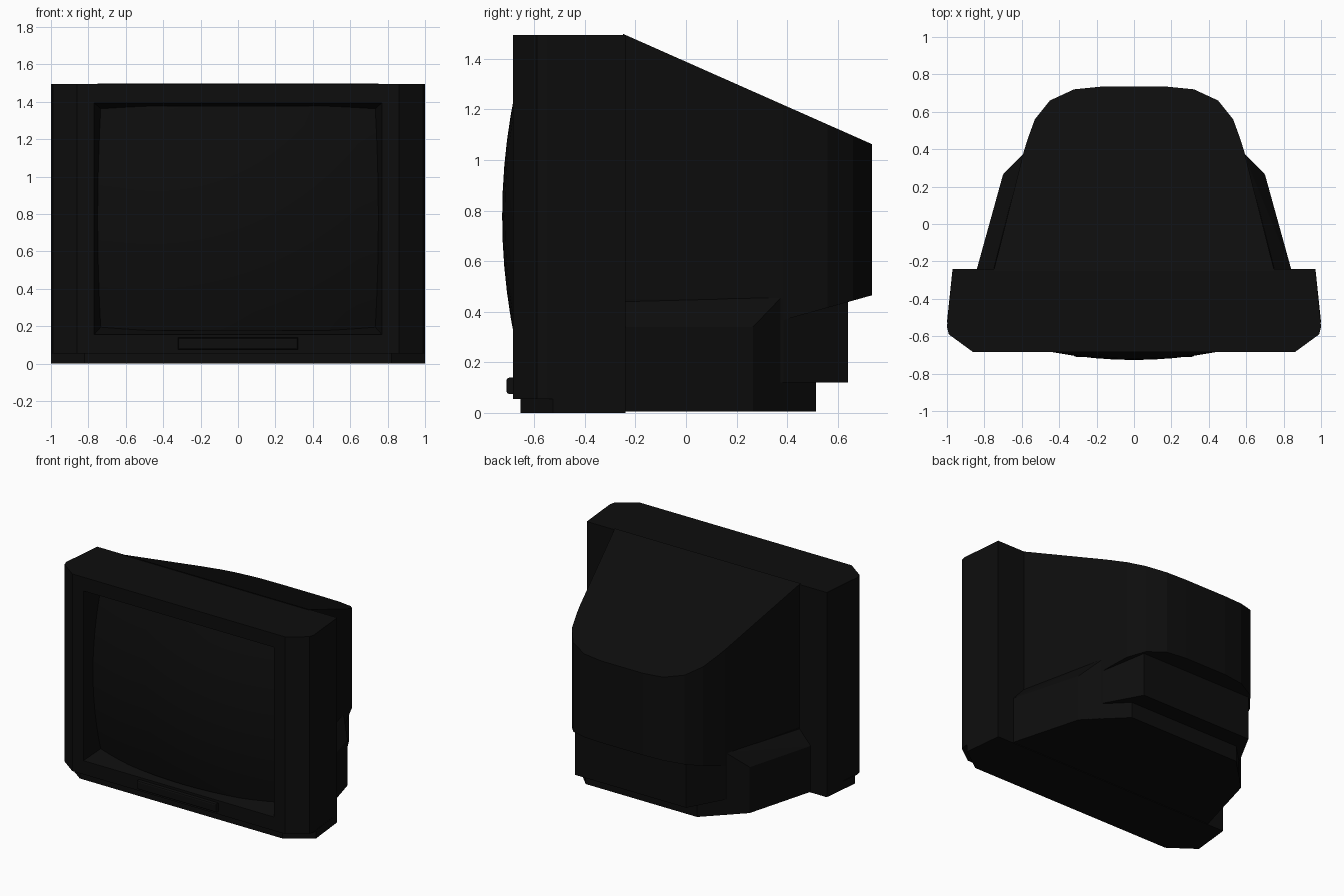
import bpy, bmesh

if "Cube" in bpy.data.objects:
    bpy.data.objects.remove(bpy.data.objects["Cube"])

black = bpy.data.materials.new("black_plastic")
black.diffuse_color = (0.004, 0.004, 0.004, 1)
black.use_nodes = True
black.node_tree.nodes["Principled BSDF"].inputs["Base Color"].default_value = black.diffuse_color


def finish(name, bm):
    bmesh.ops.recalc_face_normals(bm, faces=bm.faces)
    me = bpy.data.meshes.new(name)
    bm.to_mesh(me)
    bm.free()
    me.materials.append(black)
    ob = bpy.data.objects.new(name, me)
    bpy.context.collection.objects.link(ob)
    return ob


def prism(name, half, bottom, top):
    """Extrude a mirrored half plan; bottom and top are heights as functions of y."""
    plan = half + [(-x, y) for x, y in reversed(half)]
    bm = bmesh.new()
    lo = [bm.verts.new((x, y, bottom(y))) for x, y in plan]
    hi = [bm.verts.new((x, y, top(y))) for x, y in plan]
    bm.faces.new(lo)
    bm.faces.new(hi)
    n = len(plan)
    for i in range(n):
        j = (i + 1) % n
        bm.faces.new((lo[i], lo[j], hi[j], hi[i]))
    return finish(name, bm)


# front housing: rectangles lofted from screen recess out over the bezel to the back
bm = bmesh.new()
rings = []
for x, y, z0, z1 in [(0.73, -0.52, 0.20, 1.36), (0.77, -0.685, 0.155, 1.395),
                     (0.86, -0.685, 0.055, 1.495), (0.99, -0.59, 0.055, 1.495),
                     (1.0, -0.55, 0.055, 1.495), (0.97, -0.24, 0.055, 1.495)]:
    rings.append([bm.verts.new(p) for p in
                  ((-x, y, z0), (x, y, z0), (x, y, z1), (-x, y, z1))])
for a, b in zip(rings, rings[1:]):
    for i in range(4):
        j = (i + 1) % 4
        bm.faces.new((a[i], a[j], b[j], b[i]))
bm.faces.new(rings[0])
bm.faces.new(rings[-1])
finish("front_housing", bm)

# bulging glass screen
bm = bmesh.new()
bmesh.ops.create_grid(bm, x_segments=14, y_segments=12, size=1)
for v in bm.verts:
    x, z = v.co.x * 0.75, v.co.y * 0.6
    v.co = (x, -0.727 + 0.22 * x * x + 0.21 * z * z, 0.777 + z)
for f in bm.faces:
    f.smooth = True
    if f.normal.y > 0:
        f.normal_flip()
screen = finish("screen", bm)
bm = bmesh.new()
bm.from_mesh(screen.data)
bm.normal_update()
if sum(f.normal.y for f in bm.faces) > 0:
    bmesh.ops.reverse_faces(bm, faces=bm.faces)
bm.to_mesh(screen.data)
bm.free()

# foot under the housing
prism("front_foot", [(0.82, -0.655), (1.0, -0.525), (0.97, -0.24)],
      lambda y: 0, lambda y: 0.06)

# tapering rear shell with sloped top
prism("rear_shell", [(0.75, -0.25), (0.59, 0.385), (0.57, 0.45), (0.53, 0.56),
                     (0.45, 0.66), (0.32, 0.72), (0.17, 0.735)],
      lambda y: 0.465 - 0.28 * (0.735 - y), lambda y: 1.495 - 0.443 * (y + 0.24))

# connector block below the rear overhang, and the lower base
prism("connector_block", [(0.75, -0.24), (0.59, 0.385), (0.45, 0.64)],
      lambda y: 0.12, lambda y: 0.45)
prism("rear_base", [(0.84, -0.24), (0.70, 0.265), (0.45, 0.515)],
      lambda y: 0.005, lambda y: 0.125)

# side speaker bulges with sloped tops
bm = bmesh.new()
for s in (-1, 1):
    for x, y, z in [(0.84, -0.24, 0.006), (0.84, -0.24, 0.34), (0.75, -0.24, 0.44),
                    (0.70, 0.265, 0.006), (0.70, 0.265, 0.34),
                    (0.582, 0.385, 0.006), (0.582, 0.385, 0.465)]:
        bm.verts.new((s * x, y, z))
bmesh.ops.convex_hull(bm, input=bm.verts)
finish("speaker_bulges", bm)

# control strip on the front
bm = bmesh.new()
bmesh.ops.create_cube(bm, size=1)
for v in bm.verts:
    v.co = (v.co.x * 0.64, -0.69 + v.co.y * 0.04, 0.107 + v.co.z * 0.064)
bmesh.ops.bevel(bm, geom=[e for e in bm.edges if all(v.co.y < -0.69 for v in e.verts)],
                offset=0.01, segments=2, affect='EDGES', profile=0.5)
finish("control_strip", bm)
